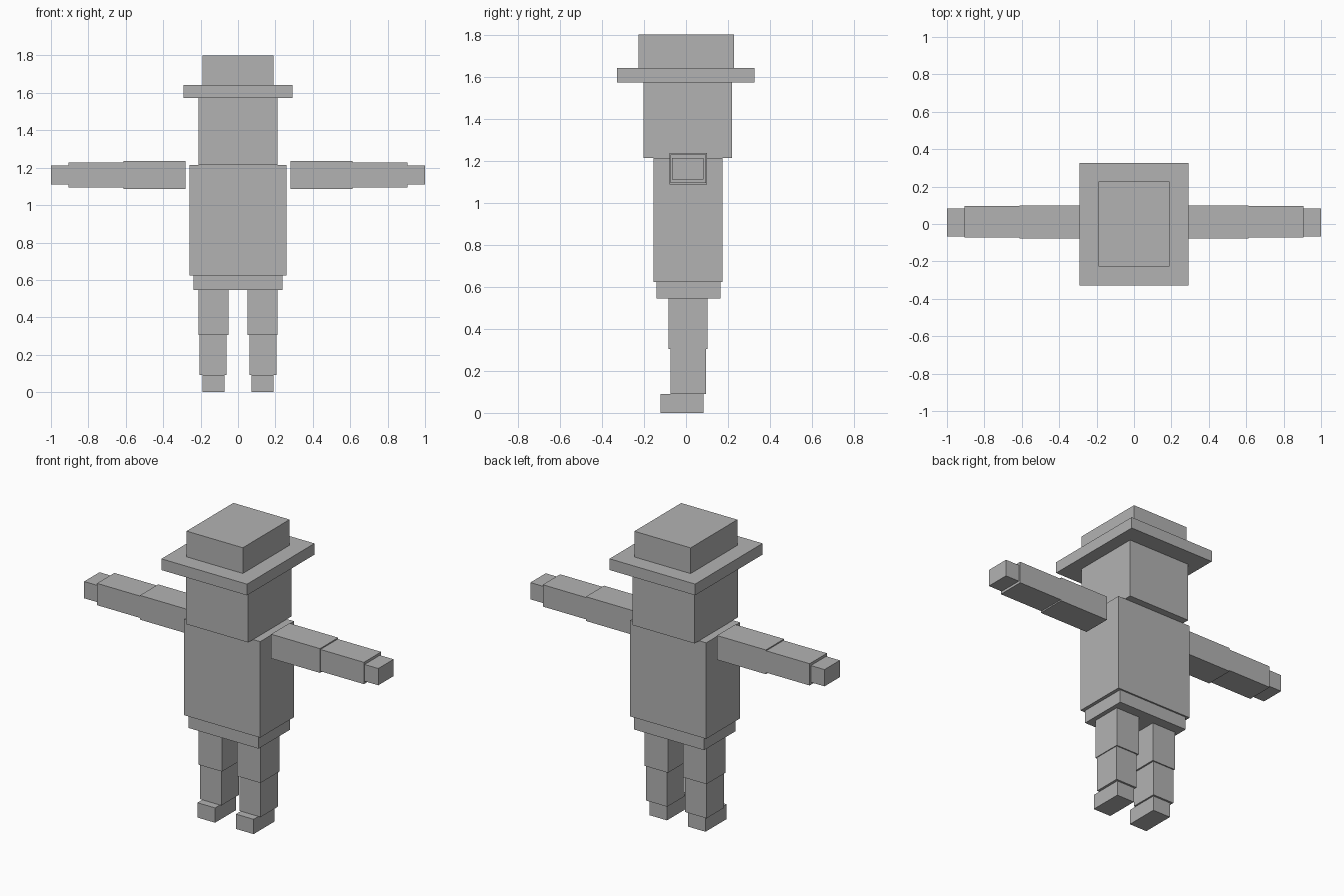
import bpy

cube = bpy.data.objects.get("Cube")
if cube:
    bpy.data.objects.remove(cube, do_unlink=True)

grey = bpy.data.materials.new("plain_grey")
grey.use_nodes = True
COLOUR = (0.45, 0.45, 0.45, 1)
grey.diffuse_color = COLOUR
grey.node_tree.nodes["Principled BSDF"].inputs["Base Color"].default_value = COLOUR


def box(name, x, y, z):
    """Box filling the (low, high) range on each axis."""
    spans = (x, y, z)
    bpy.ops.mesh.primitive_cube_add(size=1, location=[(a + b) / 2 for a, b in spans])
    obj = bpy.context.object
    obj.name = name
    obj.scale = [b - a for a, b in spans]
    bpy.ops.object.transform_apply(location=False, rotation=False, scale=True)
    obj.data.materials.append(grey)
    return obj


def pair(name, x, y, z):
    """Matching boxes on the left (+x) and right (-x)."""
    box("left_" + name, x, y, z)
    box("right_" + name, (-x[1], -x[0]), y, z)


# Hat, head and body
box("hat_crown", (-0.191, 0.191), (-0.226, 0.228), (1.642, 1.8))
box("hat_brim", (-0.291, 0.291), (-0.328, 0.327), (1.573, 1.642))
box("head", (-0.211, 0.211), (-0.202, 0.218), (1.214, 1.573))
box("torso", (-0.259, 0.259), (-0.155, 0.174), (0.624, 1.214))
box("hips", (-0.238, 0.238), (-0.14, 0.164), (0.545, 0.624))

# Arms, held straight out
pair("upper_arm", (0.28, 0.612), (-0.078, 0.099), (1.087, 1.236))
pair("forearm", (0.612, 0.907), (-0.073, 0.095), (1.095, 1.229))
pair("hand", (0.907, 1.0), (-0.066, 0.083), (1.11, 1.213))

# Legs, with toes pointing forward
pair("thigh", (0.051, 0.211), (-0.083, 0.102), (0.305, 0.545))
pair("shin", (0.061, 0.206), (-0.074, 0.095), (0.091, 0.305))
pair("foot", (0.071, 0.191), (-0.121, 0.083), (0, 0.091))
